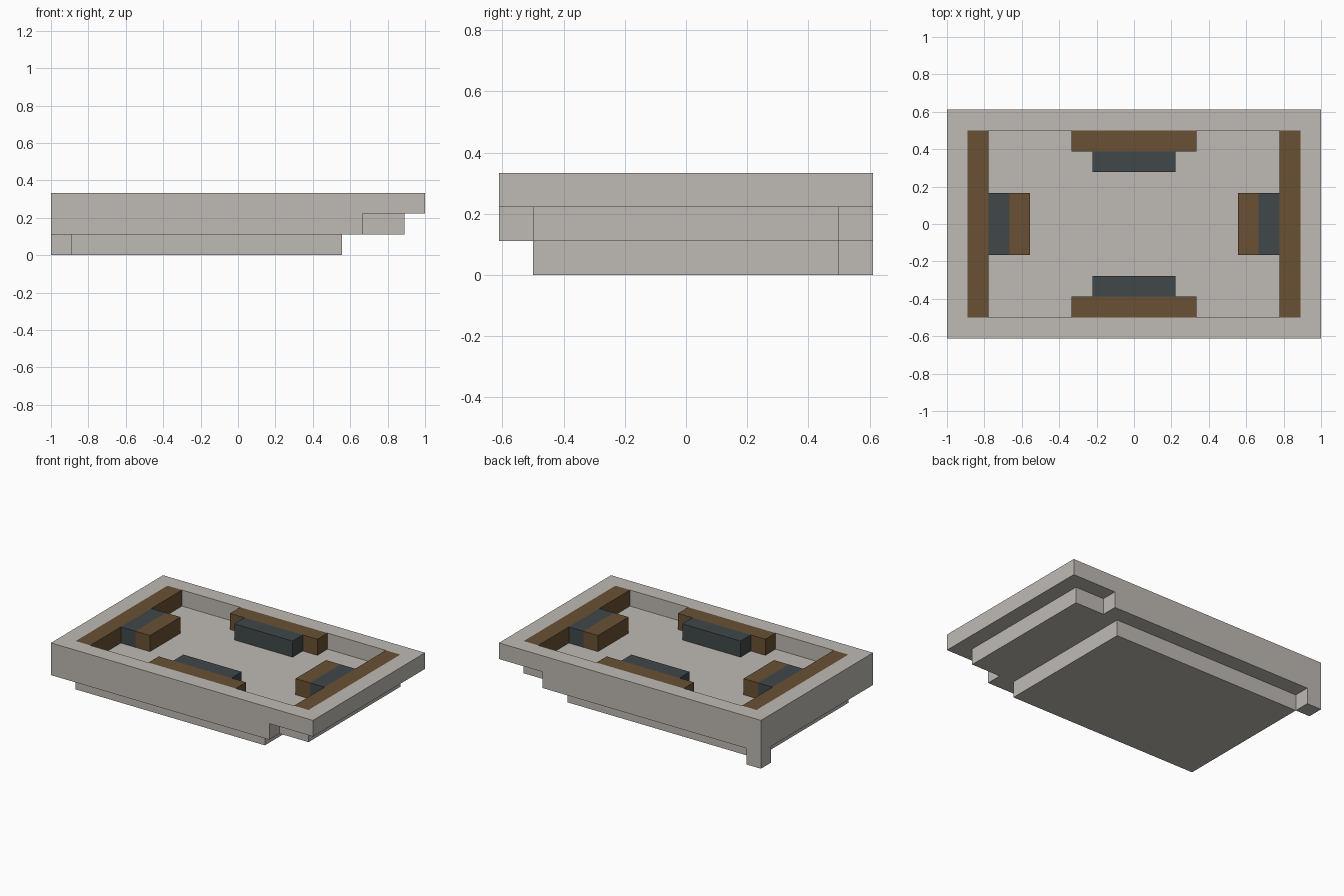
import bpy
import bmesh
from mathutils import Vector

cube = bpy.data.objects.get("Cube")
if cube:
    bpy.data.objects.remove(cube, do_unlink=True)

U = 1 / 9                      # one grid unit of the model
HALF_X, HALF_Y, TOP = 9, 5.5, 3


def material(name, color):
    m = bpy.data.materials.new(name)
    m.use_nodes = True
    rgba = (*color, 1)
    m.diffuse_color = rgba
    m.node_tree.nodes["Principled BSDF"].inputs["Base Color"].default_value = rgba
    return m


stone = material("pale stone", (0.52, 0.49, 0.455))
wood = material("brown wood", (0.144, 0.082, 0.034))
slate = material("dark slate", (0.052, 0.064, 0.068))


def finish(name, bm, mat):
    bmesh.ops.recalc_face_normals(bm, faces=bm.faces)
    mesh = bpy.data.meshes.new(name)
    bm.to_mesh(mesh)
    bm.free()
    mesh.materials.append(mat)
    obj = bpy.data.objects.new(name, mesh)
    bpy.context.collection.objects.link(obj)


def block(name, lo, hi, mat):
    """Box between two corners given in grid units."""
    lo, hi = Vector(lo), Vector(hi)
    bm = bmesh.new()
    bmesh.ops.create_cube(bm, size=1)
    for v in bm.verts:
        v.co = ((lo + hi) / 2 + v.co * (hi - lo)) * U
    finish(name, bm, mat)


# Stepped tray: solid regions (low corner, high corner) in grid units
regions = [
    ((-8, -4.5, 0), (5, 4.5, 1)),          # foot slab
    ((-9, 4.5, 0), (-8, 5.5, 1)),          # corner leg
    ((-9, -4.5, 1), (8, 4.5, 2)),          # floor slab
    ((-9, -5.5, 1), (6, -4.5, 2)),         # front skirt
    ((-9, 4.5, 1), (6, 5.5, 2)),           # back skirt
    ((-9, -5.5, 2), (9, -4.5, 3)),         # front rim
    ((-9, 4.5, 2), (9, 5.5, 3)),           # back rim
    ((-9, -4.5, 2), (-8, 4.5, 3)),         # right rim
    ((8, -4.5, 2), (9, 4.5, 3)),           # left rim
]


def solid(p):
    return any(all(a < c < b for a, c, b in zip(lo, p, hi)) for lo, hi in regions)


# Skin the regions with outer faces only, then merge the flat areas
bm = bmesh.new()
axes = [Vector((1, 0, 0)), Vector((0, 1, 0)), Vector((0, 0, 1))]
for i in range(2 * HALF_X):
    for j in range(int(2 * HALF_Y)):
        for k in range(TOP):
            c = Vector((i + 0.5 - HALF_X, j + 0.5 - HALF_Y, k + 0.5))
            if not solid(c):
                continue
            for a in range(3):
                for s in (-1, 1):
                    n = axes[a] * s
                    if solid(c + n):
                        continue
                    u, w = axes[(a + 1) % 3] / 2, axes[(a + 2) % 3] / 2
                    quad = [c + n / 2 + d for d in (-u - w, u - w, u + w, w - u)]
                    if s < 0:
                        quad.reverse()
                    bm.faces.new([bm.verts.new(p * U) for p in quad])
bmesh.ops.remove_doubles(bm, verts=bm.verts, dist=0.001)
bmesh.ops.dissolve_limit(bm, angle_limit=0.01, verts=bm.verts, edges=bm.edges)
finish("stepped_tray", bm, stone)


def span(s, a, b):
    return sorted((s * a, s * b))


# Mirrored furniture inside the tray, flush with the rim
for s, side, end in ((-1, "right", "front"), (1, "left", "back")):
    for part, a, b, half, mat in (("long_bench", 7, 8, 4.5, wood),
                                  ("inner_seat", 6, 7, 1.5, slate),
                                  ("inner_backrest", 5, 6, 1.5, wood)):
        x0, x1 = span(s, a, b)
        block(f"{side}_{part}", (x0, -half, 2), (x1, half, 3), mat)
    for part, a, b, half, mat in (("bench", 3.5, 4.5, 3, wood),
                                  ("seat", 2.5, 3.5, 2, slate)):
        y0, y1 = span(s, a, b)
        block(f"{end}_{part}", (-half, y0, 2), (half, y1, 3), mat)
